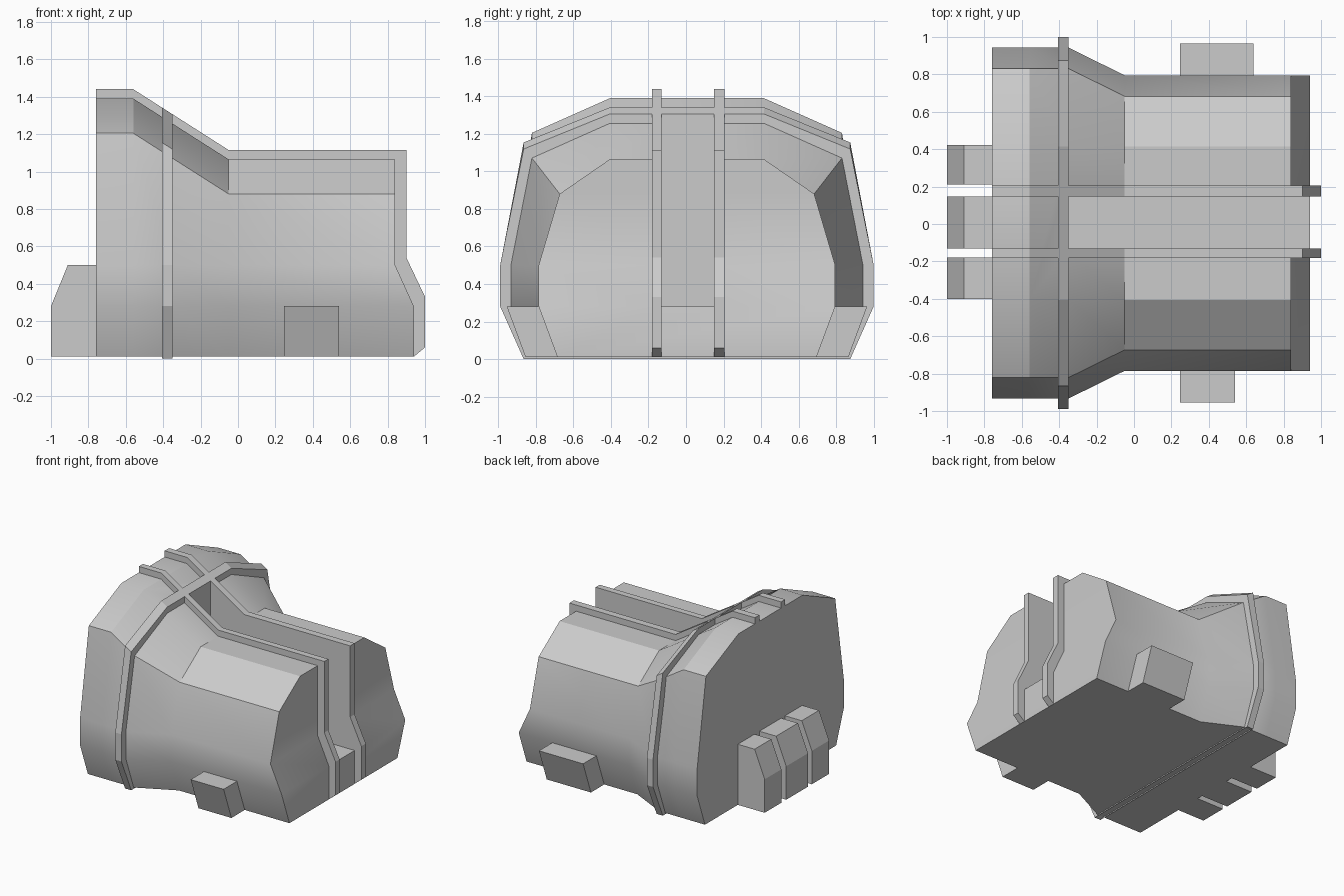
import bpy, bmesh, math

if "Cube" in bpy.data.objects:
    bpy.data.objects.remove(bpy.data.objects["Cube"])

CY = 0.005      # small sideways offset of the body centre
BASE = 0.01     # underside height


def finish(bm, name):
    bmesh.ops.recalc_face_normals(bm, faces=bm.faces)
    mesh = bpy.data.meshes.new(name)
    bm.to_mesh(mesh)
    bm.free()
    obj = bpy.data.objects.new(name, mesh)
    bpy.context.collection.objects.link(obj)
    return obj


def loft(name, sections, strip_caps=True):
    """Join closed sections (each mirrored, so caps are built strip by strip)."""
    bm = bmesh.new()
    rings = [[bm.verts.new(p) for p in s] for s in sections]
    n = len(rings[0])
    for a, b in zip(rings, rings[1:]):
        for i in range(n):
            j = (i + 1) % n
            bm.faces.new((a[i], a[j], b[j], b[i]))
    for r in (rings[0], rings[-1]):
        if strip_caps:
            for i in range(n // 2 - 1):
                bm.faces.new((r[i], r[i + 1], r[n - 2 - i], r[n - 1 - i]))
        else:
            bm.faces.new(r)
    return finish(bm, name)


def plate(name, pts, y0, y1):
    """Extrude an XZ outline along y."""
    return loft(name, [[(x, y, z) for x, z in pts] for y in (y0, y1)], False)


def mirrored(half, xs):
    right = [(x, CY + y, z) for x, (y, z) in zip(xs, half)]
    left = [(x, CY - y, z) for x, (y, z) in zip(xs, half)]
    return right + left[::-1]


def half_profile(w, top):
    return [(w - 0.1, BASE), (w, 0.28), (w, 0.5), (w - 0.112, top - 0.185), (0.41, top)]


# Main body: tall rear, sloping down to a narrow front with a sloped end
stations = [(-0.76, 0.938, 1.39), (-0.56, 0.938, 1.39), (-0.35, 0.938, 1.256),
            (-0.05, 0.79, 1.065)]
sections = [mirrored(half_profile(w, t), [x] * 5) for x, w, t in stations]
sections.append(mirrored(half_profile(0.79, 1.065), [0.94, 0.94, 0.84, 0.84, 0.84]))
body = loft("body", sections)

# Deep slot between the fins
cutter = plate("slot_cutter", [(-0.37, 0.28), (1.2, 0.28), (1.2, 2), (-0.37, 2)], -0.155, 0.175)
cutter.hide_render = True
mod = body.modifiers.new("slot", 'BOOLEAN')
mod.operation = 'DIFFERENCE'
mod.solver = 'EXACT'
mod.object = cutter
bpy.context.view_layer.objects.active = body
body.select_set(True)
bpy.ops.object.modifier_apply(modifier="slot")
bpy.data.objects.remove(cutter)
bpy.ops.object.shade_smooth_by_angle(angle=math.radians(30))

# Raised band around the body
band = []
for x, top in ((-0.405, 1.341), (-0.35, 1.306)):
    half = [(0.835, BASE), (0.87, 0.0), (0.995, 0.28), (0.995, 0.5),
            (0.87, top - 0.187), (0.41, top)]
    band.append(mirrored(half, [x] * 6))
loft("raised_band", band)

# Two long fins following the outline
fin = [(-0.76, BASE), (0.94, BASE), (1.0, 0.06), (1.0, 0.33), (0.90, 0.54),
       (0.90, 1.115), (-0.05, 1.115), (-0.56, 1.44), (-0.76, 1.44)]
for i, (y0, y1) in enumerate(((-0.182, -0.13), (0.148, 0.205))):
    plate(f"fin_{i + 1}", fin, y0, y1)

# Three rear blocks
block = [(-0.70, BASE), (-1.0, BASE), (-1.0, 0.28), (-0.91, 0.5), (-0.70, 0.5)]
for i, (y0, y1) in enumerate(((-0.40, -0.18), (-0.13, 0.147), (0.21, 0.423))):
    plate(f"rear_block_{i + 1}", block, y0, y1)

# Leaning side blocks (the back one is longer)
for name, s, x1 in (("side_block_front", -1, 0.54), ("side_block_back", 1, 0.64)):
    outline = [(0.60, BASE), (0.86, BASE), (0.96, 0.28), (0.70, 0.28)]
    loft(name, [[(x, CY + s * y, z) for y, z in outline] for x in (0.245, x1)], False)
